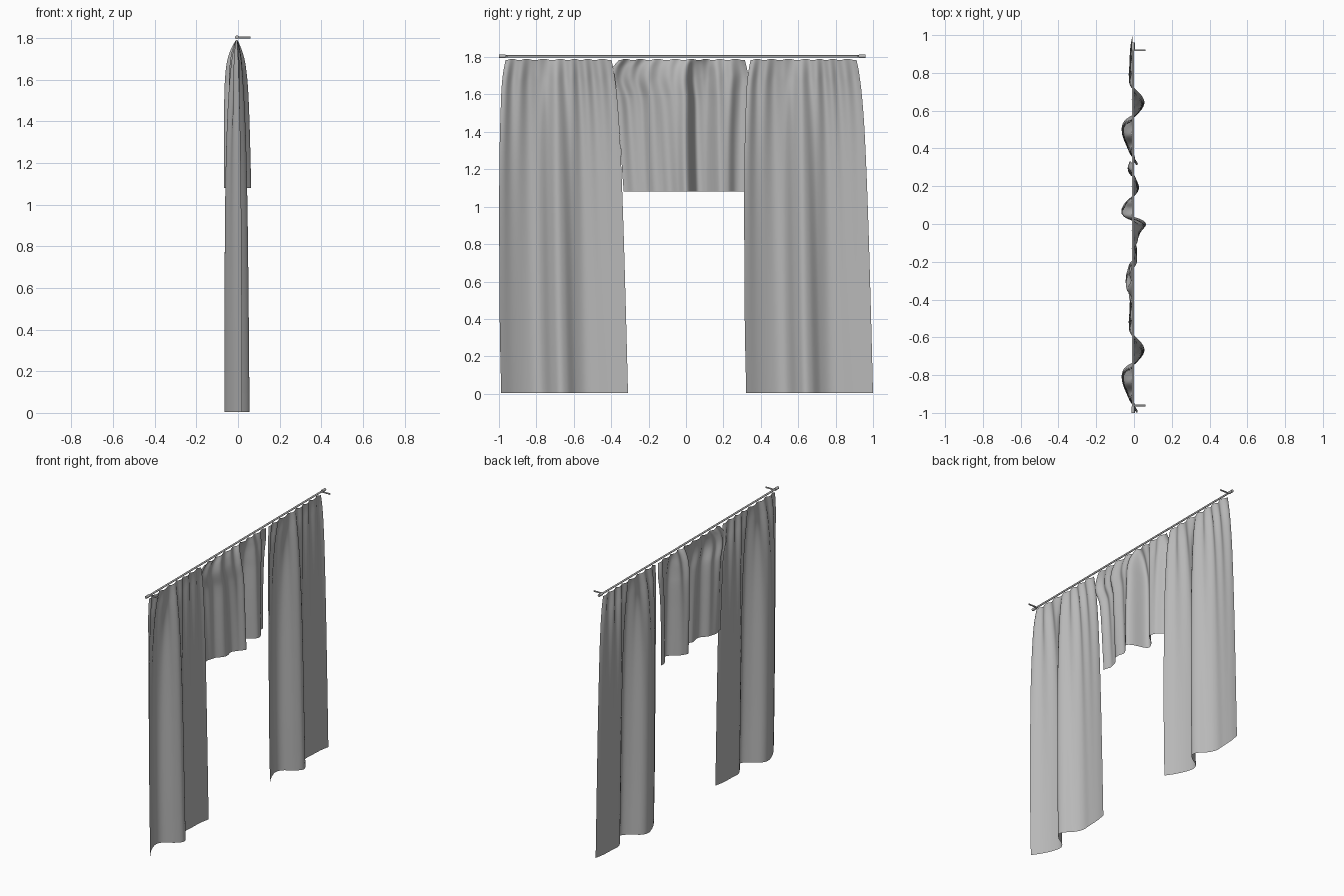
import bpy, math
from mathutils import Vector

if "Cube" in bpy.data.objects:
    bpy.data.objects.remove(bpy.data.objects["Cube"])


def material(name, value):
    m = bpy.data.materials.new(name)
    m.diffuse_color = (value, value, value, 1)
    m.use_nodes = True
    m.node_tree.nodes["Principled BSDF"].inputs["Base Color"].default_value = m.diffuse_color
    return m


cloth = material("grey cloth", 0.48)
metal = material("grey metal", 0.48)


def spline(points, s):
    """Smooth interpolation through (position, value) pairs."""
    s = max(points[0][0], min(points[-1][0], s))
    for i in range(len(points) - 1):
        (a, p), (b, q) = points[i], points[i + 1]
        if s <= b:
            break
    def slope(k):
        lo, hi = points[max(k - 1, 0)], points[min(k + 1, len(points) - 1)]
        return (hi[1] - lo[1]) / (hi[0] - lo[0])
    h = b - a
    t = (s - a) / h
    return ((2*t**3 - 3*t*t + 1) * p + (t**3 - 2*t*t + t) * h * slope(i)
            + (3*t*t - 2*t**3) * q + (t**3 - t*t) * h * slope(i + 1))


def curtain(name, shift, top, bottom, left, right, wave, pleats, opening, cols, rows):
    """Hanging sheet: small gathers at the top blend into broad folds below."""
    verts, faces = [], []
    for r in range(rows + 1):
        d = (r / rows) ** 1.6                       # denser rows near the rod
        z0 = top + (bottom - top) * d
        drop = top - z0
        spread = 1 - math.exp(-drop / opening)      # broad folds open out
        bulge = 0.7 + 0.3 * d ** 0.8                # and lean outward to the hem
        gather = (0.5 + 0.5 * min(1, drop / 0.1)) * math.exp(-drop / 0.4)
        y0, y1 = spline(left, z0), spline(right, z0)
        for c in range(cols + 1):
            u = c / cols
            phase = 2 * math.pi * (pleats * u + 0.12 * math.sin(9 * u))
            w = spline(wave, u)
            x = w * spread * (bulge if w > 0 else 1)
            x += 0.012 * gather * math.sin(phase) - 0.006 * (1 - spread)
            y = y0 + (y1 - y0) * u
            z = z0 - 0.004 * (1 + math.cos(phase)) * math.exp(-drop / 0.04)
            verts.append((x, y + shift, z))
    n = cols + 1
    for r in range(rows):
        for c in range(cols):
            a = r * n + c
            faces.append((a, a + n, a + n + 1, a + 1))
    me = bpy.data.meshes.new(name)
    me.from_pydata(verts, [], faces)
    me.materials.append(cloth)
    me.polygons.foreach_set("use_smooth", [True] * len(faces))
    ob = bpy.data.objects.new(name, me)
    bpy.context.collection.objects.link(ob)


def bar(name, start, end, radius):
    a, b = Vector(start), Vector(end)
    bpy.ops.mesh.primitive_cylinder_add(vertices=20, radius=radius, depth=(b - a).length,
                                        location=(a + b) / 2)
    ob = bpy.context.object
    ob.name = name
    ob.rotation_euler = (b - a).to_track_quat('Z', 'Y').to_euler()
    ob.data.materials.append(metal)
    bpy.ops.object.shade_smooth_by_angle(angle=math.radians(40))


# two long side panels, the same sheet shifted along the rod
panel_wave = [(0, .02), (.1, -.024), (.2, -.055), (.28, -.065), (.34, -.045),
              (.40, .018), (.46, .054), (.52, .044), (.59, .0), (.67, -.026),
              (.78, -.024), (.9, -.02), (1, -.008)]
panel_left = [(0, .322), (.4, .314), (1.2, .312), (1.6, .322), (1.7, .33), (1.79, .345)]
panel_right = [(0, 1.0), (.5, .987), (1.0, .972), (1.4, .955), (1.6, .94), (1.72, .925), (1.79, .912)]
for name, shift in (("right_panel", 0), ("left_panel", -1.31)):
    curtain(name, shift, 1.791, 0.004, panel_left, panel_right, panel_wave, 7, 0.3, 130, 60)

# short valance in the middle
valance_wave = [(0, -.03), (.1, -.04), (.18, -.026), (.25, .008), (.32, .016), (.39, .008),
                (.45, .035), (.51, .064), (.555, .03), (.59, -.045), (.63, -.066),
                (.68, -.052), (.74, -.01), (.8, .026), (.86, .018), (.92, -.022), (1, -.03)]
valance_left = [(1.08, -.333), (1.2, -.342), (1.4, -.355), (1.58, -.372), (1.68, -.405), (1.74, -.395), (1.79, -.36)]
valance_right = [(1.08, .315), (1.4, .317), (1.6, .325), (1.7, .332), (1.79, .315)]
curtain("valance", 0, 1.791, 1.08, valance_left, valance_right, valance_wave, 8, 0.09, 140, 45)

# rod with end caps and wall brackets
RX, RZ = -0.005, 1.804
bar("rod", (RX, -0.99, RZ), (RX, 0.95, RZ), 0.006)
for side, y0, y1, yb in (("left", -1.0, -0.965, -0.96), ("right", 0.925, 0.96, 0.92)):
    bar(side + "_end_cap", (RX, y0, RZ), (RX, y1, RZ), 0.009)
    bar(side + "_bracket", (RX, yb, RZ), (0.06, yb, RZ), 0.005)
